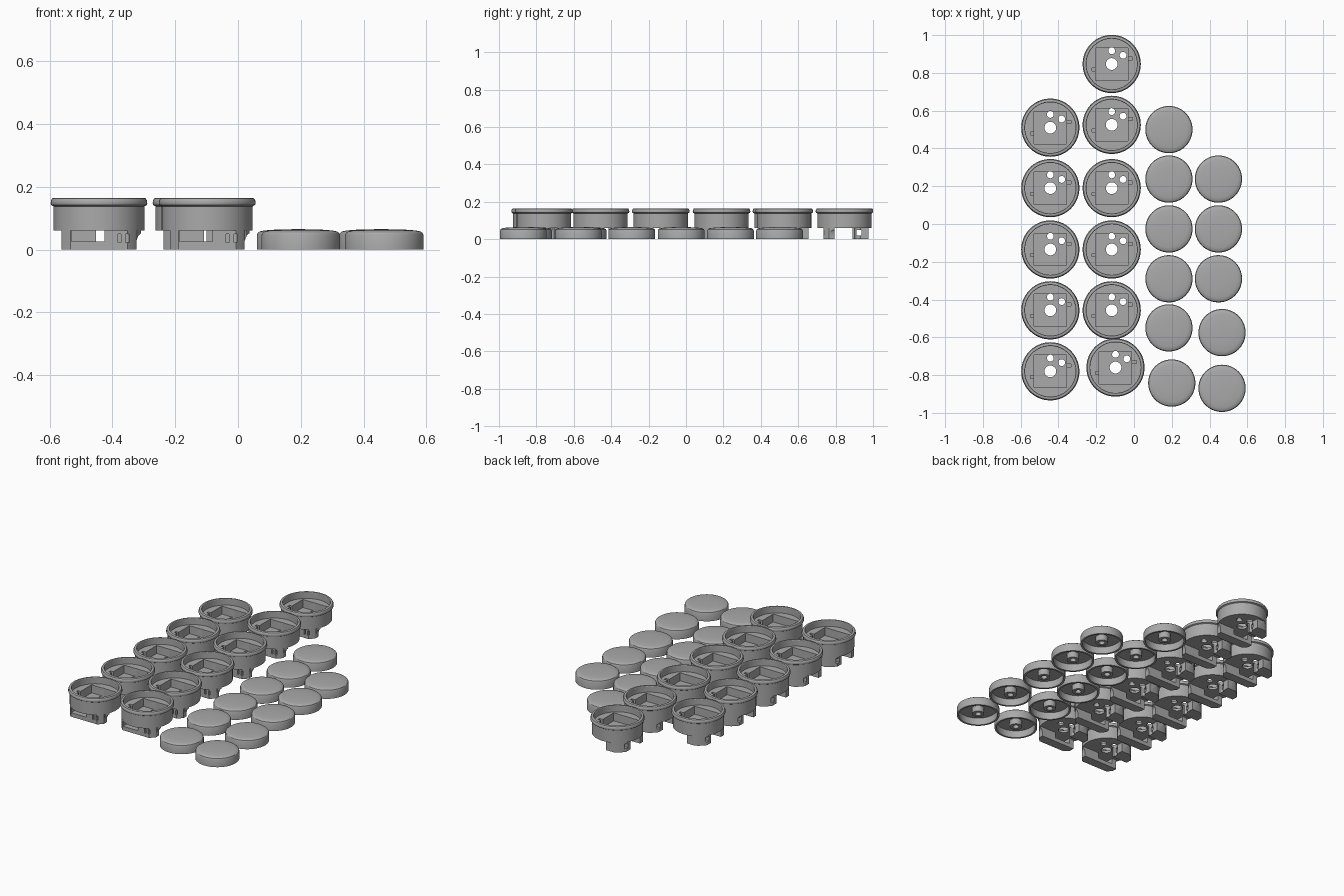
import bpy, bmesh, math
from mathutils import Matrix, Vector

if "Cube" in bpy.data.objects:
    bpy.data.objects.remove(bpy.data.objects["Cube"])

grey = bpy.data.materials.new("plain grey")
grey.use_nodes = True
colour = (0.4, 0.4, 0.4, 1)
grey.diffuse_color = colour
grey.node_tree.nodes["Principled BSDF"].inputs["Base Color"].default_value = colour


def finish(bm, name):
    bmesh.ops.remove_doubles(bm, verts=bm.verts, dist=1e-5)
    bmesh.ops.recalc_face_normals(bm, faces=bm.faces)
    mesh = bpy.data.meshes.new(name)
    bm.to_mesh(mesh)
    bm.free()
    mesh.materials.append(grey)
    ob = bpy.data.objects.new(name, mesh)
    bpy.context.collection.objects.link(ob)
    return ob


def lathe(name, profile, steps=64):
    """Spin a closed (radius, height) profile round the z axis."""
    bm = bmesh.new()
    verts = [bm.verts.new((r, 0, z)) for r, z in profile]
    edges = [bm.edges.new((a, b)) for a, b in zip(verts, verts[1:])]
    bmesh.ops.spin(bm, geom=verts + edges, cent=(0, 0, 0), axis=(0, 0, 1),
                   angle=math.tau, steps=steps, use_merge=False)
    return finish(bm, name)


def box(x, y, z):
    bm = bmesh.new()
    size = [b - a for a, b in (x, y, z)]
    mid = [(a + b) / 2 for a, b in (x, y, z)]
    bmesh.ops.create_cube(bm, size=1, matrix=Matrix.Translation(mid) @ Matrix.Diagonal(size + [1]))
    return finish(bm, "box")


def rod(x, y, r, z):
    bm = bmesh.new()
    bmesh.ops.create_cone(bm, cap_ends=True, segments=48, radius1=r, radius2=r, depth=z[1] - z[0],
                          matrix=Matrix.Translation((x, y, (z[0] + z[1]) / 2)))
    return finish(bm, "rod")


def prism_y(points, y):
    bm = bmesh.new()
    face = bm.faces.new([bm.verts.new((px, y[0], pz)) for px, pz in points])
    out = bmesh.ops.extrude_face_region(bm, geom=[face])
    moved = [v for v in out["geom"] if isinstance(v, bmesh.types.BMVert)]
    bmesh.ops.translate(bm, vec=Vector((0, y[1] - y[0], 0)), verts=moved)
    return finish(bm, "prism")


def combine(ob, tools, operation):
    """Apply each tool to the object, then discard the tool."""
    for tool in tools:
        tool.hide_render = True
        mod = ob.modifiers.new("cut", 'BOOLEAN')
        mod.operation, mod.object, mod.solver = operation, tool, 'EXACT'
        bpy.context.view_layer.update()
        graph = bpy.context.evaluated_depsgraph_get()
        mesh = bpy.data.meshes.new_from_object(ob.evaluated_get(graph))
        ob.modifiers.clear()
        ob.data = mesh
        bpy.data.objects.remove(tool)


def smooth(ob):
    bpy.ops.object.select_all(action='DESELECT')
    ob.select_set(True)
    bpy.context.view_layer.objects.active = ob
    bpy.ops.object.shade_smooth_by_angle(angle=math.radians(30))


def place(ob, name, spots):
    """Share one mesh between all copies."""
    smooth(ob)
    ob.name = name
    ob.location = (*spots[0], 0)
    for spot in spots[1:]:
        copy = ob.copy()
        copy.location = (*spot, 0)
        bpy.context.collection.objects.link(copy)


# Round bowl with a rolled rim
housing = lathe("housing", [(0, 0.06), (0.145, 0.06), (0.145, 0.138), (0.152, 0.142),
                            (0.154, 0.147), (0.153, 0.156), (0.149, 0.163), (0.144, 0.165),
                            (0.136, 0.165), (0.134, 0.162), (0.134, 0.125), (0, 0.125)])

# Feet below: front bridge, back foot and side foot with a curved flank
under = (0, 0.065)
flank = [(0.06, 0), (0.116, 0), (0.118, 0.025), (0.126, 0.045), (0.143, 0.06),
         (0.143, 0.065), (0.06, 0.065)]
feet = box((-0.119, 0.119), (-0.112, -0.053), under)
combine(feet, [box((-0.119, -0.01), (0.043, 0.129), under),
               prism_y(flank, (-0.075, -0.053))], 'UNION')
combine(feet, [rod(0, 0, 0.1445, (-0.1, 0.2))], 'INTERSECT')
combine(feet, [box((-0.088, 0.017), (-0.2, -0.03), (0.025, 0.06)),
               box((-0.2, 0.03), (0.065, 0.09), (0.02, 0.05)),
               box((0.06, 0.07), (-0.2, -0.095), (0.022, 0.05)),
               box((0.085, 0.095), (-0.2, -0.095), (0.022, 0.05))], 'DIFFERENCE')
combine(housing, [feet], 'UNION')

# Square switch recess, side slots and pin holes
through = (-0.1, 0.3)
combine(housing, [box((-0.086, 0.086), (-0.086, 0.086), (0.075, 0.3)),
                  box((-0.105, -0.08), (-0.038, -0.022), (0.085, 0.3)),
                  box((0.08, 0.11), (0.022, 0.038), (0.085, 0.3)),
                  rod(0, 0, 0.031, through), rod(0, 0.07, 0.018, through),
                  rod(0.06, 0.046, 0.018, through)], 'DIFFERENCE')

left_x, mid_x = -0.443, -0.118
rows = [0.19, -0.135, -0.457]
place(housing, "switch_housing",
      [(left_x, y) for y in [0.51] + rows + [-0.78]]
      + [(mid_x, y) for y in [0.847, 0.525] + rows] + [(-0.098, -0.76)])

# Domed button cap, hollow below with a central socket post
cap = lathe("cap", [(0, 0.065), (0.06, 0.064), (0.1, 0.061), (0.115, 0.058), (0.122, 0.053),
                    (0.125, 0.046), (0.125, 0), (0.113, 0), (0.113, 0.045), (0.036, 0.045),
                    (0.036, 0.008), (0.018, 0.008), (0.018, 0.04), (0, 0.04)])
cap_rows = [0.238, -0.026, -0.29]
place(cap, "button_cap",
      [(0.185, y) for y in [0.5] + cap_rows + [-0.55]] + [(0.2, -0.842)]
      + [(0.447, y) for y in cap_rows] + [(0.466, -0.575), (0.466, -0.87)])
